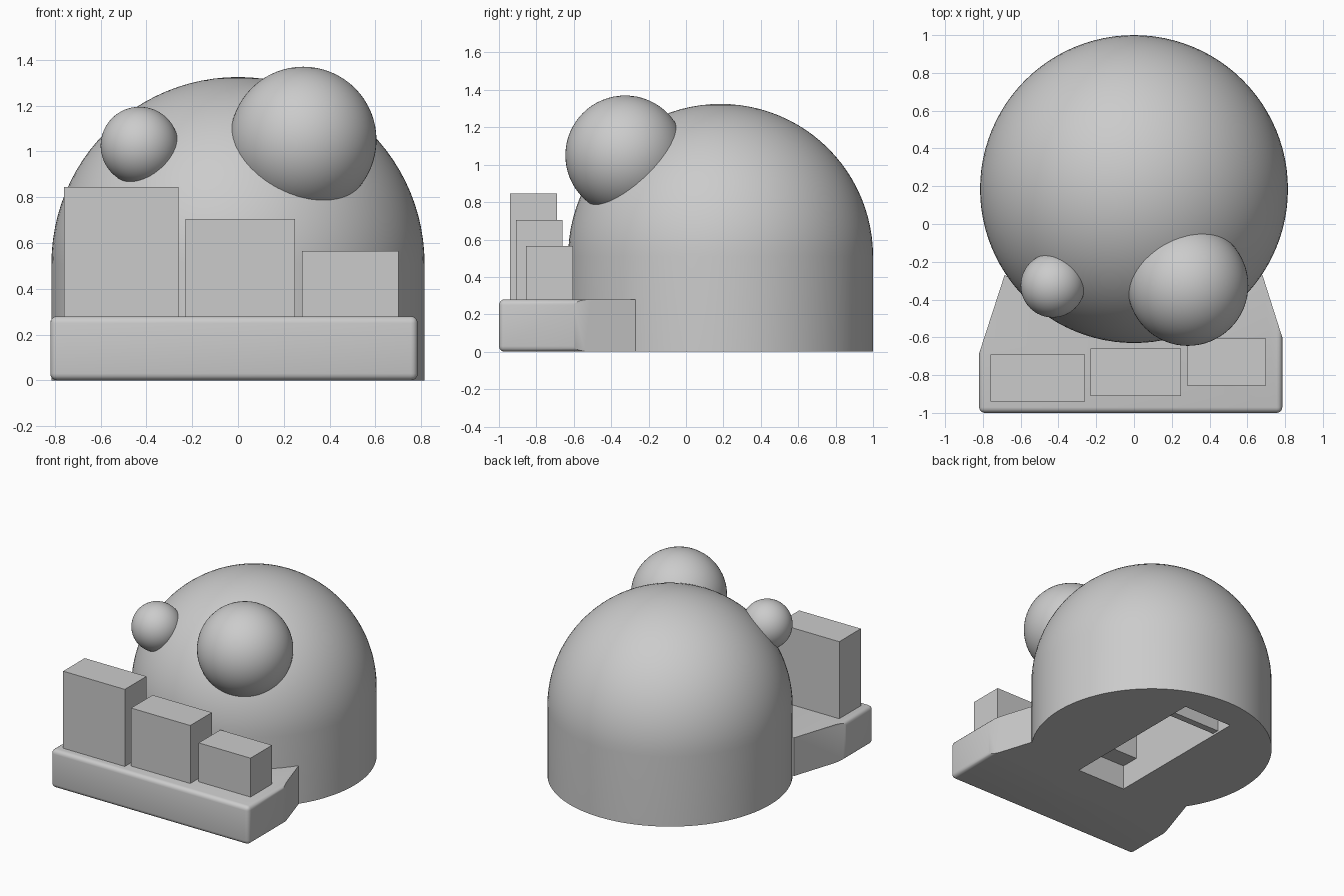
import bpy, bmesh, math

if "Cube" in bpy.data.objects:
    bpy.data.objects.remove(bpy.data.objects["Cube"], do_unlink=True)

# One plain grey for every part
grey = bpy.data.materials.new("plain_grey")
grey.use_nodes = True
GREY = (0.6, 0.6, 0.6, 1)
grey.diffuse_color = GREY
grey.node_tree.nodes["Principled BSDF"].inputs["Base Color"].default_value = GREY


def add_object(name, bm):
    bmesh.ops.recalc_face_normals(bm, faces=bm.faces)
    mesh = bpy.data.meshes.new(name)
    bm.to_mesh(mesh)
    bm.free()
    mesh.materials.append(grey)
    obj = bpy.data.objects.new(name, mesh)
    bpy.context.collection.objects.link(obj)
    return obj


def smooth(obj):
    bpy.ops.object.select_all(action='DESELECT')
    obj.select_set(True)
    bpy.context.view_layer.objects.active = obj
    bpy.ops.object.shade_smooth_by_angle(angle=math.radians(35))


def box(name, x, y, z):
    bm = bmesh.new()
    bmesh.ops.create_cube(bm, size=1)
    for v in bm.verts:
        for i, (low, high) in enumerate((x, y, z)):
            v.co[i] = low if v.co[i] < 0 else high
    return add_object(name, bm)


def ball(name, centre, radius):
    bm = bmesh.new()
    bmesh.ops.create_uvsphere(bm, u_segments=64, v_segments=32, radius=radius)
    bmesh.ops.translate(bm, verts=bm.verts, vec=centre)
    smooth(add_object(name, bm))


# Domed body: upper half of a sphere with its rim drawn down to the ground
RADIUS, WALL, BODY_Y = 0.815, 0.51, 0.185
bm = bmesh.new()
bmesh.ops.create_uvsphere(bm, u_segments=96, v_segments=48, radius=RADIUS)
bmesh.ops.delete(bm, geom=[v for v in bm.verts if v.co.z < -0.001], context='VERTS')
bmesh.ops.translate(bm, verts=bm.verts, vec=(0, BODY_Y, WALL))
rim = [e for e in bm.edges if e.is_boundary]
lower = bmesh.ops.extrude_edge_only(bm, edges=rim)["geom"]
for v in lower:
    if isinstance(v, bmesh.types.BMVert):
        v.co.z = 0
bmesh.ops.holes_fill(bm, edges=[e for e in bm.edges if e.is_boundary])
body = add_object("domed_body", bm)

# Stepped pocket in the underside, with a narrow bar across it
pockets = (
    ((-0.355, -0.2), 0.18),
    ((-0.22, 0.59), 0.5),
    ((0.64, 0.77), 0.25),
    ((0.55, 0.7), 0.015),
)
for y_range, depth in pockets:
    cutter = box("pocket_cutter", (-0.205, 0.19), y_range, (-0.1, depth))
    cutter.hide_render = True
    cut = body.modifiers.new("pocket", 'BOOLEAN')
    cut.operation = 'DIFFERENCE'
    cut.solver = 'EXACT'
    cut.object = cutter
    bpy.context.view_layer.objects.active = body
    bpy.ops.object.modifier_apply(modifier=cut.name)
    bpy.data.objects.remove(cutter, do_unlink=True)
smooth(body)

# Two unequal eyes
ball("left_eye", (0.285, -0.325, 1.05), 0.32)
ball("right_eye", (-0.43, -0.325, 1.025), 0.17)

# Front plate, narrowing towards the body and rounded along its outer edges
PLATE_TOP = 0.28
outline = [(-0.82, -1), (0.785, -1), (0.785, -0.6), (0.68, -0.27),
           (0.3, -0.45), (-0.3, -0.45), (-0.685, -0.27), (-0.82, -0.685)]
bm = bmesh.new()
floor = bm.faces.new([bm.verts.new((x, y, 0)) for x, y in outline])
raised = bmesh.ops.extrude_face_region(bm, geom=[floor])["geom"]
bmesh.ops.translate(bm, verts=[v for v in raised if isinstance(v, bmesh.types.BMVert)],
                    vec=(0, 0, PLATE_TOP))
bmesh.ops.recalc_face_normals(bm, faces=bm.faces)
outer = [e for e in bm.edges if min(v.co.y for v in e.verts) < -0.99
         and max(v.co.y for v in e.verts) < -0.55]
bmesh.ops.bevel(bm, geom=outer, offset=0.03, segments=4, profile=0.5, affect='EDGES')
smooth(add_object("front_plate", bm))

# Row of three blocks stepping down to the left
blocks = (
    ("tall_block", (-0.76, -0.26), -0.94, 0.845),
    ("middle_block", (-0.23, 0.25), -0.91, 0.705),
    ("short_block", (0.28, 0.70), -0.855, 0.565),
)
for name, x_range, front, top in blocks:
    box(name, x_range, (front, front + 0.25), (PLATE_TOP - 0.01, top))
